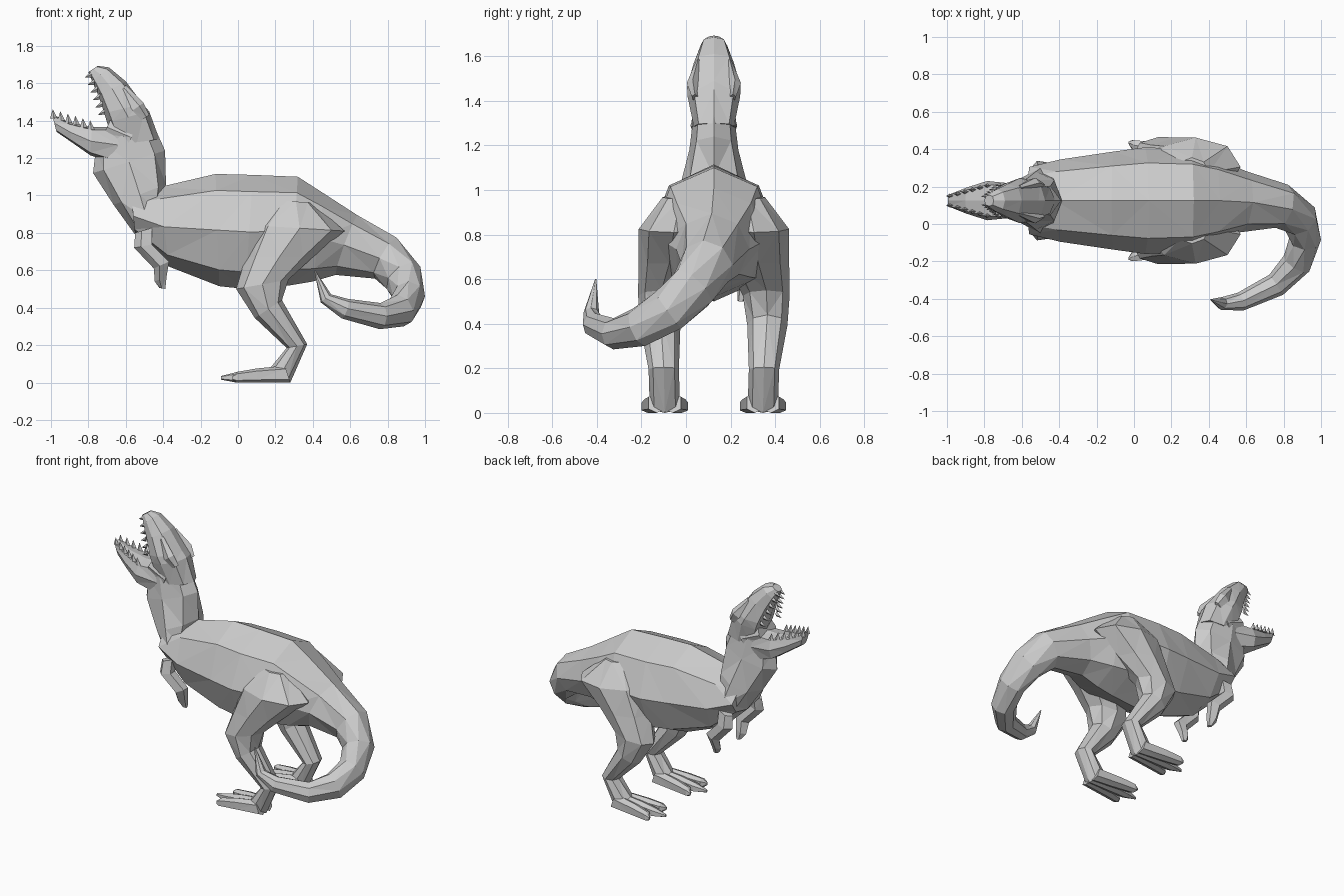
import bpy, bmesh, math
from mathutils import Vector as V

C = 0.125  # y of the body's plane of symmetry


def sil(ax, az, bx, bz, off, w, side=1):
    """Ring spanning two silhouette points a, b in the side view, half width w."""
    y = C + side * off
    a, b = V((ax, y, az)), V((bx, y, bz))
    return ((a + b) / 2, (a - b) / 2, V((0, w, 0)))


def path(points):
    """Rings along a free 3D path of (x, y, z, half width, half height)."""
    rings = []
    for i, p in enumerate(points):
        t = V(points[min(i + 1, len(points) - 1)][:3]) - V(points[max(i - 1, 0)][:3])
        s = V((0, 0, 1)).cross(t).normalized()
        u = t.normalized().cross(s)
        rings.append((V(p[:3]), u * p[4], s * p[3]))
    return rings


def build(name, tubes, n=8, power=1.0):
    """Skin each list of rings into a closed faceted tube; power < 1 squares the section."""
    def f(v):
        return math.copysign(abs(v) ** power, v) if abs(v) > 1e-6 else 0.0
    bm = bmesh.new()
    for rings in tubes:
        loops = []
        for c, u, s in rings:
            ang = [math.pi / 2 + 2 * math.pi * i / n for i in range(n)]
            loops.append([bm.verts.new(c + s * f(math.cos(a)) + u * f(math.sin(a))) for a in ang])
        for p, q in zip(loops, loops[1:]):
            for i in range(n):
                j = (i + 1) % n
                bm.faces.new((p[i], p[j], q[j], q[i]))
        bm.faces.new(loops[0])
        bm.faces.new(loops[-1])
    bmesh.ops.triangulate(bm, faces=bm.faces)
    bmesh.ops.recalc_face_normals(bm, faces=bm.faces)
    me = bpy.data.meshes.new(name)
    bm.to_mesh(me)
    bm.free()
    ob = bpy.data.objects.new(name, me)
    bpy.context.collection.objects.link(ob)
    return ob


# Torso running into the curled tail
torso = [sil(*r) for r in [
    (-0.57, 0.99, -0.55, 0.79, 0, 0.18),
    (-0.42, 1.045, -0.37, 0.62, 0, 0.22),
    (-0.12, 1.115, -0.10, 0.515, 0, 0.262),
    (0.08, 1.11, 0.04, 0.50, 0, 0.285),
    (0.32, 1.10, 0.28, 0.52, 0, 0.275),
    (0.46, 1.01, 0.40, 0.54, 0, 0.235)]]
tail = path([
    (0.42, 0.125, 0.80, 0.2, 0.2),
    (0.58, 0.12, 0.735, 0.165, 0.17),
    (0.79, 0.095, 0.665, 0.12, 0.125),
    (0.885, 0.03, 0.56, 0.10, 0.115),
    (0.915, -0.08, 0.46, 0.085, 0.10),
    (0.87, -0.21, 0.385, 0.08, 0.09),
    (0.76, -0.325, 0.355, 0.065, 0.07),
    (0.57, -0.415, 0.395, 0.05, 0.055),
    (0.47, -0.425, 0.45, 0.035, 0.035),
    (0.41, -0.405, 0.60, 0.003, 0.003)])[1:]
build("body_and_tail", [torso + tail])

# Neck
build("neck", [[sil(*r) for r in [
    (-0.48, 1.44, -0.76, 1.25, 0, 0.09),
    (-0.39, 1.24, -0.775, 1.12, 0, 0.11),
    (-0.385, 1.06, -0.665, 0.95, 0, 0.155),
    (-0.42, 0.95, -0.55, 0.79, 0, 0.185)]]])

# Upper head, thrown back
build("upper_head", [[sil(*r) for r in [
    (-0.42, 1.30, -0.66, 1.27, 0, 0.09),
    (-0.475, 1.45, -0.70, 1.39, 0, 0.118),
    (-0.51, 1.49, -0.715, 1.44, 0, 0.12),
    (-0.60, 1.61, -0.745, 1.53, 0, 0.09),
    (-0.69, 1.685, -0.78, 1.61, 0, 0.06),
    (-0.75, 1.693, -0.80, 1.66, 0, 0.03)]]], power=0.8)

# Lower jaw
build("lower_jaw", [[sil(*r) for r in [
    (-0.62, 1.37, -0.66, 1.17, 0, 0.09),
    (-0.78, 1.365, -0.79, 1.215, 0, 0.105),
    (-0.90, 1.39, -0.89, 1.285, 0, 0.07),
    (-0.995, 1.435, -0.97, 1.34, 0, 0.035)]]], power=0.6)

# Flesh closing the mouth corner
build("cheeks", [[sil(*r) for r in [
    (-0.52, 1.42, -0.62, 1.20, 0, 0.10),
    (-0.68, 1.41, -0.72, 1.32, 0, 0.09)]]], power=0.6)

# Teeth along both jaws
teeth = []
for side in (1, -1):
    for i in range(6):
        f = i / 5
        low = V((-0.985 + 0.20 * f, C + side * (0.025 + 0.056 * f), 1.412 - 0.06 * f))
        up = V((-0.78 + 0.07 * f, C + side * (0.023 + 0.06 * f), 1.65 - 0.20 * f))
        for p, d, u in ((low, V((-0.005, 0, 0.048)), V((0.02, 0, 0))),
                        (up, V((-0.037, 0, -0.018)), V((0, 0, 0.018)))):
            s = V((0, 0.012, 0))
            teeth.append([(p, u, s), (p + d, u * 0.05, s * 0.05)])
build("teeth", teeth, n=4)

for side, tag in ((1, "left"), (-1, "right")):
    def mir(rows):
        return [sil(*r, side) for r in rows]

    # Brow ridge
    build("brow_" + tag, [mir([
        (-0.475, 1.43, -0.52, 1.40, 0.085, 0.015),
        (-0.505, 1.495, -0.57, 1.45, 0.095, 0.028),
        (-0.60, 1.59, -0.63, 1.55, 0.07, 0.012)])], n=5)

    # Hind leg with a broad thigh blending into the hip
    build("hind_leg_" + tag, [mir([
        (0.22, 0.975, 0.40, 0.96, 0.15, 0.08),
        (0.09, 0.84, 0.57, 0.81, 0.18, 0.157),
        (0.04, 0.67, 0.40, 0.67, 0.20, 0.138),
        (-0.01, 0.50, 0.27, 0.55, 0.235, 0.105),
        (0.09, 0.345, 0.235, 0.44, 0.24, 0.09),
        (0.26, 0.185, 0.37, 0.205, 0.225, 0.068),
        (0.17, 0.075, 0.28, 0.0, 0.22, 0.068)])])

    # Foot with three splayed toes
    build("foot_" + tag, [mir([
        (0.25, 0.09, 0.28, 0.0, 0.22 + d * 0.4, 0.04),
        (0.10, 0.075, 0.10, 0.0, 0.22 + d * 0.65, 0.038),
        (0.0, 0.058, -0.01, 0.0, 0.22 + d * 0.85, 0.03),
        (tip, 0.035, tip, 0.015, 0.22 + d, 0.006)])
        for d, tip in ((-0.09, -0.03), (0, -0.09), (0.09, -0.03))], n=6, power=0.7)

    # Small arm
    build("arm_" + tag, [mir([
        (-0.55, 0.80, -0.45, 0.83, 0.155, 0.04),
        (-0.555, 0.72, -0.45, 0.74, 0.17, 0.045),
        (-0.45, 0.61, -0.36, 0.65, 0.16, 0.04),
        (-0.445, 0.54, -0.375, 0.57, 0.135, 0.03),
        (-0.42, 0.505, -0.385, 0.50, 0.12, 0.015)])], n=5)
